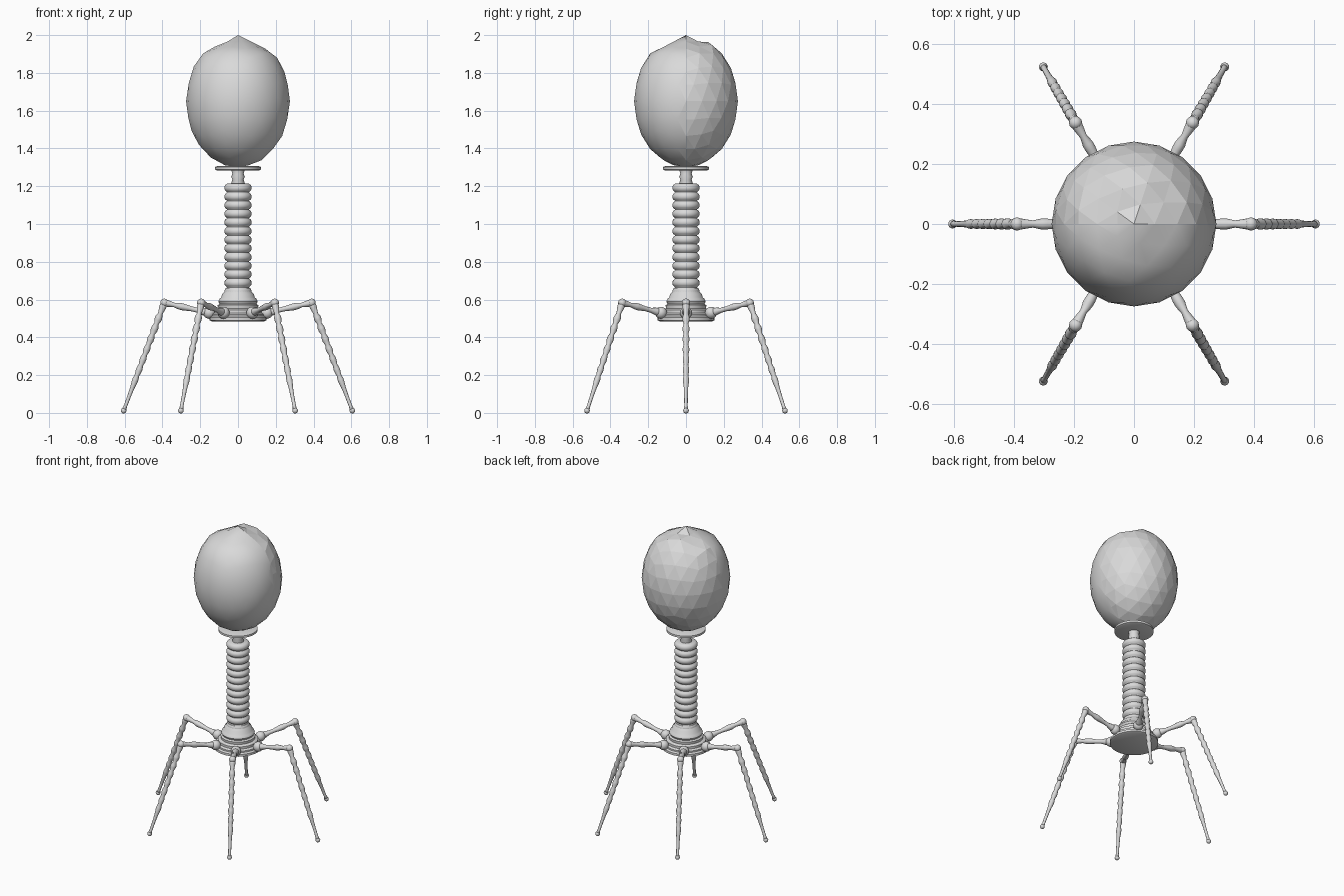
import bpy, bmesh, math
from mathutils import Vector, Matrix

cube = bpy.data.objects.get("Cube")
if cube:
    bpy.data.objects.remove(cube)

grey = bpy.data.materials.new("light grey")
grey.use_nodes = True
color = (0.7, 0.7, 0.7, 1)
grey.diffuse_color = color
grey.node_tree.nodes["Principled BSDF"].inputs["Base Color"].default_value = color


def finish(name, bm, smooth):
    """Turn a bmesh into an object; smooth(face) decides the shading."""
    bmesh.ops.recalc_face_normals(bm, faces=bm.faces)
    for f in bm.faces:
        f.smooth = smooth(f)
    mesh = bpy.data.meshes.new(name)
    bm.to_mesh(mesh)
    bm.free()
    mesh.materials.append(grey)
    obj = bpy.data.objects.new(name, mesh)
    bpy.context.collection.objects.link(obj)
    return obj


def lathe(bm, profile, sides, matrix=Matrix()):
    """Closed solid from (radius, height) pairs around local z."""
    rings = []
    for r, h in profile:
        rings.append([bm.verts.new(matrix @ Vector((
            r * math.cos(math.tau * i / sides),
            r * math.sin(math.tau * i / sides), h))) for i in range(sides)])
    for a, b in zip(rings, rings[1:]):
        for i in range(sides):
            j = (i + 1) % sides
            bm.faces.new((a[i], a[j], b[j], b[i]))
    bm.faces.new(rings[0])
    bm.faces.new(rings[-1])


def turned(name, profile, sides=32, angle=40):
    bm = bmesh.new()
    lathe(bm, profile, sides)
    obj = finish(name, bm, lambda f: True)
    bpy.context.view_layer.objects.active = obj
    obj.select_set(True)
    bpy.ops.object.shade_smooth_by_angle(angle=math.radians(angle))
    obj.select_set(False)
    return obj


def limb(bm, start, end, profile, sides=12):
    """Lathe between two points; profile heights run from 0 to 1."""
    d = end - start
    turn = d.to_track_quat('Z', 'Y').to_matrix().to_4x4()
    lathe(bm, [(r, t * d.length) for r, t in profile], sides,
          Matrix.Translation(start) @ turn)


def ball(bm, centre, radius):
    bmesh.ops.create_uvsphere(bm, u_segments=14, v_segments=10, radius=radius,
                              matrix=Matrix.Translation(centre))


# Head: pointed egg, smooth front half and faceted back half
bm = bmesh.new()
bmesh.ops.create_icosphere(bm, subdivisions=3, radius=1)
for v in bm.verts:
    v.co = Vector((v.co.x * 0.275, v.co.y * 0.275, v.co.z * 0.35 + 1.65))
    r = v.co.xy.length
    if v.co.y < 0.1:
        v.co.z = min(v.co.z, 2 - 0.5 * r)
bmesh.ops.bisect_plane(bm, geom=bm.verts[:] + bm.edges[:] + bm.faces[:],
                       plane_co=(0, 0, 0), plane_no=(0, 1, 0))
finish("head", bm, lambda f: f.calc_center_median().y < 0)

# Collar disc and neck
turned("collar", [(0.11, 1.283), (0.122, 1.288), (0.122, 1.302), (0.11, 1.306)])
turned("neck", [(0.03, 1.18), (0.03, 1.2), (0.036, 1.215), (0.03, 1.235),
                (0.036, 1.25), (0.03, 1.265), (0.036, 1.29)], 24, 60)

# Ringed sheath
rings, low, high = 13, 0.62, 1.215
pitch = (high - low) / rings
profile = []
for i in range(rings):
    z = low + i * pitch
    for r, t in ((0.058, 0), (0.067, 0.14), (0.072, 0.35),
                 (0.072, 0.6), (0.067, 0.82), (0.058, 0.96)):
        profile.append((r, z + t * pitch))
turned("sheath", profile, 32, 60)

# Flared base with stepped rings
turned("base", [(0.14, 0.485), (0.15, 0.49), (0.15, 0.505), (0.138, 0.512),
                (0.138, 0.522), (0.125, 0.53), (0.125, 0.545), (0.106, 0.553),
                (0.108, 0.57), (0.098, 0.577), (0.104, 0.59), (0.098, 0.604),
                (0.088, 0.612), (0.084, 0.63), (0.074, 0.638), (0.066, 0.66)], 40)

# Six jointed legs with beaded shins
hip, knee, foot = Vector((0.153, 0, 0.53)), Vector((0.39, 0, 0.583)), Vector((0.605, 0, 0.012))
thigh = [(0.022, 0), (0.02, 0.14), (0.013, 0.26), (0.013, 0.4), (0.018, 0.58),
         (0.018, 0.66), (0.012, 0.78), (0.018, 0.94), (0.018, 1)]
shin = [(0.017, 0), (0.019, 0.04)]
for k in range(7):
    t = 0.1 + k * 0.095
    shin += [(0.012, t), (0.019 - k * 0.0005, t + 0.035), (0.019 - k * 0.0005, t + 0.06)]
shin += [(0.012, 0.78), (0.01, 0.85), (0.009, 0.96), (0.013, 1)]
leg_names = ("left", "back_left", "back_right", "right", "front_right", "front_left")
for i, side in enumerate(leg_names):
    bm = bmesh.new()
    ball(bm, hip, 0.032)
    ball(bm, knee, 0.022)
    ball(bm, foot, 0.015)
    limb(bm, hip, knee, thigh)
    limb(bm, knee, foot, shin)
    bm.transform(Matrix.Rotation(i * math.pi / 3, 4, 'Z'))
    finish(side + "_leg", bm, lambda f: True)
